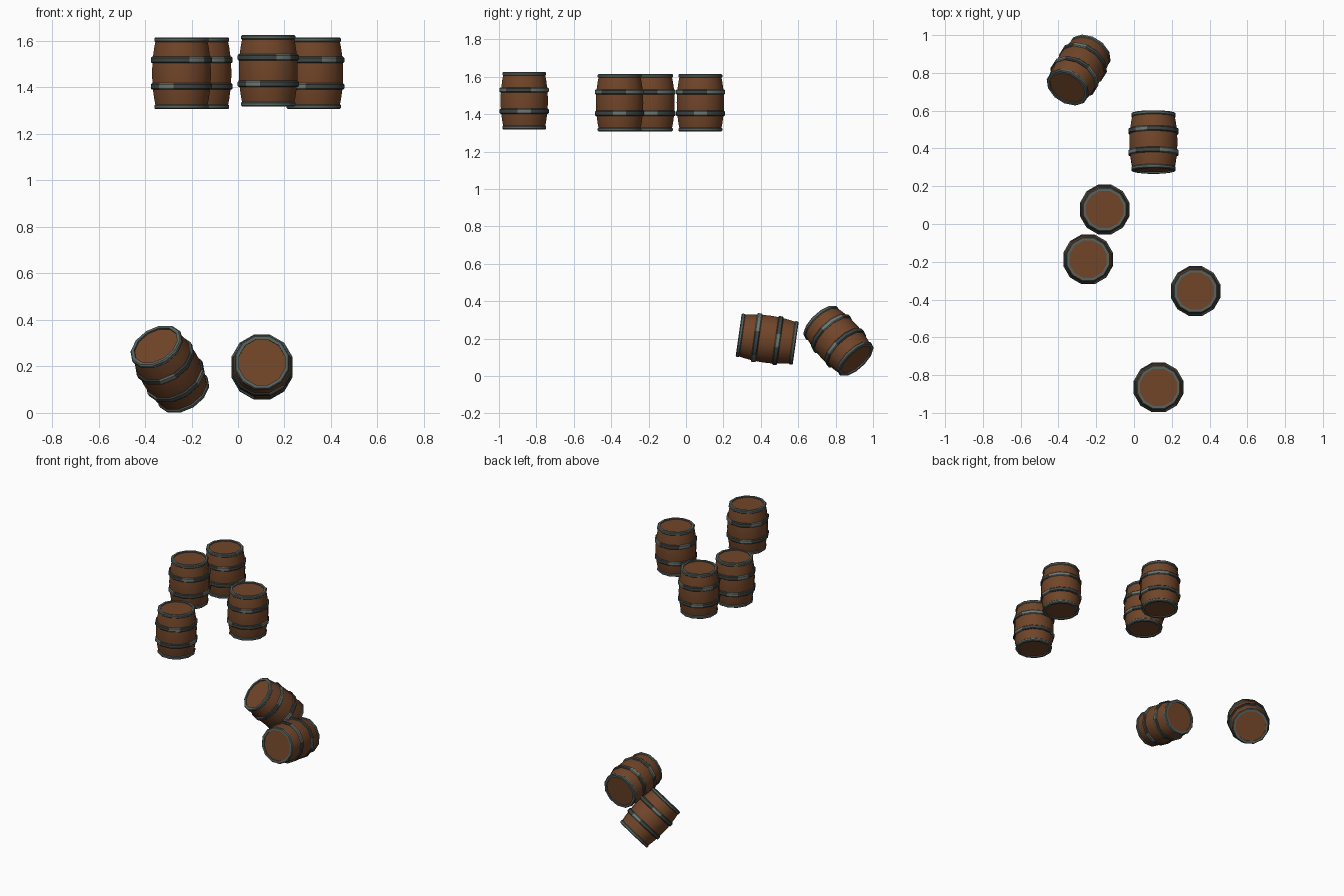
import bpy, bmesh, math
from mathutils import Vector, Matrix

cube = bpy.data.objects.get("Cube")
if cube:
    bpy.data.objects.remove(cube, do_unlink=True)

SIDES = 12


def material(name, color):
    mat = bpy.data.materials.new(name)
    mat.use_nodes = True
    mat.diffuse_color = (*color, 1)
    bsdf = next(n for n in mat.node_tree.nodes if n.type == 'BSDF_PRINCIPLED')
    bsdf.inputs["Base Color"].default_value = (*color, 1)
    bsdf.inputs["Roughness"].default_value = 0.8
    return mat


wood = material("brown wood", (0.165, 0.06, 0.022))
iron = material("dark iron", (0.048, 0.06, 0.056))
rim_iron = material("rim iron", (0.095, 0.125, 0.112))
worn = material("worn iron", (0.15, 0.185, 0.165))


def lathe(name, profile, mats, closed, worn_sides=()):
    """Spin (radius, z) points round z; cap the ends if the profile is open."""
    bm = bmesh.new()
    rings = []
    for r, z in profile:
        angles = [2 * math.pi * (i - 0.5) / SIDES for i in range(SIDES)]
        rings.append([bm.verts.new((r * math.cos(a), r * math.sin(a), z)) for a in angles])
    pairs = list(zip(rings, rings[1:]))
    if closed:
        pairs.append((rings[-1], rings[0]))
    for low, high in pairs:
        for i in range(SIDES):
            j = (i + 1) % SIDES
            face = bm.faces.new((low[i], low[j], high[j], high[i]))
            face.material_index = 1 if i in worn_sides else 0
    if not closed:
        bm.faces.new(rings[0][::-1])
        bm.faces.new(rings[-1])
    bmesh.ops.recalc_face_normals(bm, faces=bm.faces)
    mesh = bpy.data.meshes.new(name)
    bm.to_mesh(mesh)
    bm.free()
    for mat in mats:
        mesh.materials.append(mat)
    for poly in mesh.polygons:
        poly.use_smooth = True
    mesh.set_sharp_from_angle(angle=math.radians(42))
    return mesh


def band(name, z0, z1, inner, outer, mats, worn_sides=()):
    """Metal ring with softened outer edges."""
    c = 0.005
    profile = [(inner, z0), (outer - c, z0), (outer, z0 + c),
               (outer, z1 - c), (outer - c, z1), (inner, z1)]
    return lathe(name, profile, mats, True, worn_sides)


# Bulging wooden body with flat heads
stave_profile = []
for k in range(-4, 5):
    t = k / 4
    stave_profile.append((0.131 - 0.017 * t * t, 0.147 * t))

parts = {
    "staves": lathe("staves", stave_profile, [wood], False),
    "upper_hoop": band("upper_hoop", 0.043, 0.071, 0.12, 0.136, [iron, worn], (1, 2, 5, 10)),
    "lower_hoop": band("lower_hoop", -0.071, -0.043, 0.12, 0.136, [iron, worn], (0, 4, 8)),
    "top_rim": band("top_rim", 0.133, 0.154, 0.102, 0.121, [rim_iron]),
    "bottom_rim": band("bottom_rim", -0.154, -0.133, 0.102, 0.121, [rim_iron]),
}

# Centre and axis of every barrel: four standing, two fallen
UP = (0, 0, 1)
barrels = [
    ((-0.155, 0.077, 1.461), UP),
    ((-0.243, -0.187, 1.461), UP),
    ((0.326, -0.355, 1.461), UP),
    ((0.13, -0.865, 1.472), UP),
    ((0.103, 0.434, 0.197), (0, -0.99, 0.14)),
    ((-0.293, 0.815, 0.188), (-0.4, -0.63, 0.67)),
]

for n, (centre, axis) in enumerate(barrels, 1):
    turn = Matrix.Identity(4)
    if axis != UP:
        turn = Vector(axis).to_track_quat('Z', 'Y').to_matrix().to_4x4()
    for part, mesh in parts.items():
        obj = bpy.data.objects.new(f"barrel_{n}_{part}", mesh)
        obj.matrix_world = Matrix.Translation(centre) @ turn
        bpy.context.collection.objects.link(obj)
